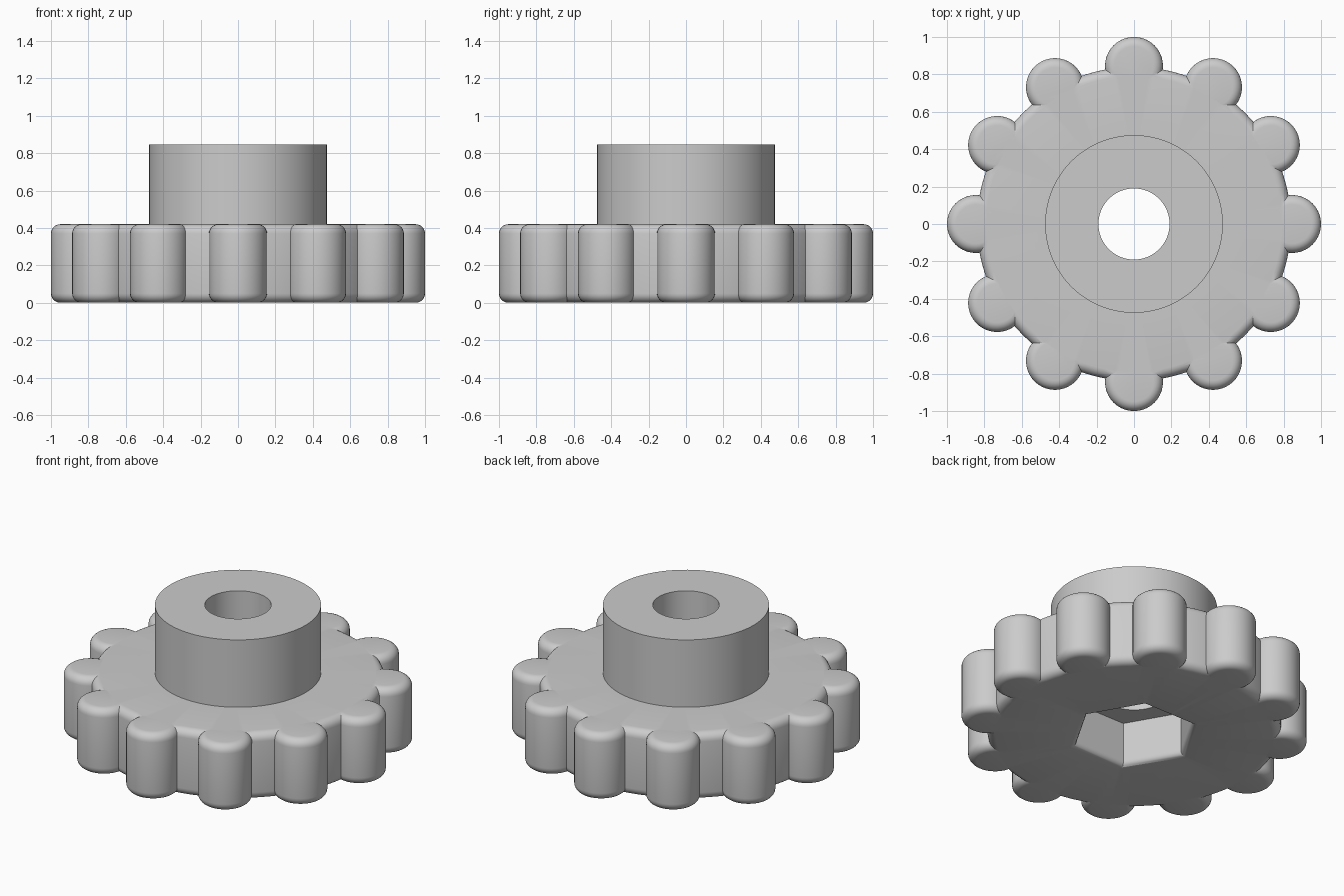
import bpy
import bmesh
from math import sin, cos, pi, radians

cube = bpy.data.objects.get("Cube")
if cube:
    bpy.data.objects.remove(cube, do_unlink=True)

HEIGHT, HUB_TOP = 0.42, 0.845
BODY_R, HUB_R, BORE_R = 0.84, 0.475, 0.19
LOBE_R, LOBE_COUNT = 0.155, 12
ROUND = 0.05

grey = bpy.data.materials.new("plain grey")
grey.use_nodes = True
colour = (0.6, 0.6, 0.6, 1)
grey.diffuse_color = colour
grey.node_tree.nodes["Principled BSDF"].inputs["Base Color"].default_value = colour


def rounded_side(radius, steps=6):
    """Profile of a disc edge, rounded at the bottom and the top."""
    arc = [i * pi / 2 / steps for i in range(steps + 1)]
    inner = radius - ROUND
    low = [(inner + ROUND * sin(a), ROUND - ROUND * cos(a)) for a in arc]
    return low + [(r, HEIGHT - z) for r, z in reversed(low)]


def turn(bm, profile, sides, ring=False, centre=(0, 0)):
    """Spin a profile of (radius, z) points; cap the ends or close the ring."""
    loops = []
    for r, z in profile:
        angles = [2 * pi * i / sides for i in range(sides)]
        loops.append([bm.verts.new((centre[0] + r * cos(a), centre[1] + r * sin(a), z))
                      for a in angles])
    pairs = list(zip(loops, loops[1:]))
    if ring:
        pairs.append((loops[-1], loops[0]))
    else:
        bm.faces.new(list(reversed(loops[0])))
        bm.faces.new(loops[-1])
    for low, high in pairs:
        for i in range(sides):
            j = (i + 1) % sides
            bm.faces.new((low[i], low[j], high[j], high[i]))


def make_object(name, bm):
    bmesh.ops.recalc_face_normals(bm, faces=bm.faces)
    mesh = bpy.data.meshes.new(name)
    bm.to_mesh(mesh)
    bm.free()
    mesh.materials.append(grey)
    obj = bpy.data.objects.new(name, mesh)
    bpy.context.collection.objects.link(obj)
    return obj


# Knob disc and hub with a through bore
bm = bmesh.new()
turn(bm, [(BORE_R, 0)] + rounded_side(BODY_R)
     + [(HUB_R, HEIGHT), (HUB_R, HUB_TOP), (BORE_R, HUB_TOP)], 96, ring=True)
knob = make_object("knob", bm)

# Grip lobes around the rim
bm = bmesh.new()
for k in range(LOBE_COUNT):
    a = 2 * pi * k / LOBE_COUNT
    reach = 1 - LOBE_R
    turn(bm, rounded_side(LOBE_R), 40, centre=(reach * cos(a), reach * sin(a)))
lobes = make_object("grip_lobes", bm)

# Hexagonal nut pocket with a rounded mouth
bm = bmesh.new()
mouth = [(0.35 + 0.035 * (1 - sin(a)), 0.035 * (1 - cos(a)))
         for a in [i * pi / 8 for i in range(5)]]
turn(bm, [(0.385, -0.1)] + mouth + [(0.35, 0.28)], 6)
pocket = make_object("nut_pocket_cutter", bm)

# Join the lobes, cut the pocket, then keep the finished solid
for helper, operation in ((lobes, "UNION"), (pocket, "DIFFERENCE")):
    helper.hide_render = True
    mod = knob.modifiers.new(helper.name, "BOOLEAN")
    mod.operation = operation
    mod.solver = "EXACT"
    mod.object = helper
graph = bpy.context.evaluated_depsgraph_get()
solid = bpy.data.meshes.new_from_object(knob.evaluated_get(graph))
knob.modifiers.clear()
knob.data = solid
for helper in (lobes, pocket):
    bpy.data.objects.remove(helper, do_unlink=True)

bpy.ops.object.select_all(action="DESELECT")
knob.select_set(True)
bpy.context.view_layer.objects.active = knob
bpy.ops.object.shade_smooth_by_angle(angle=radians(30))
